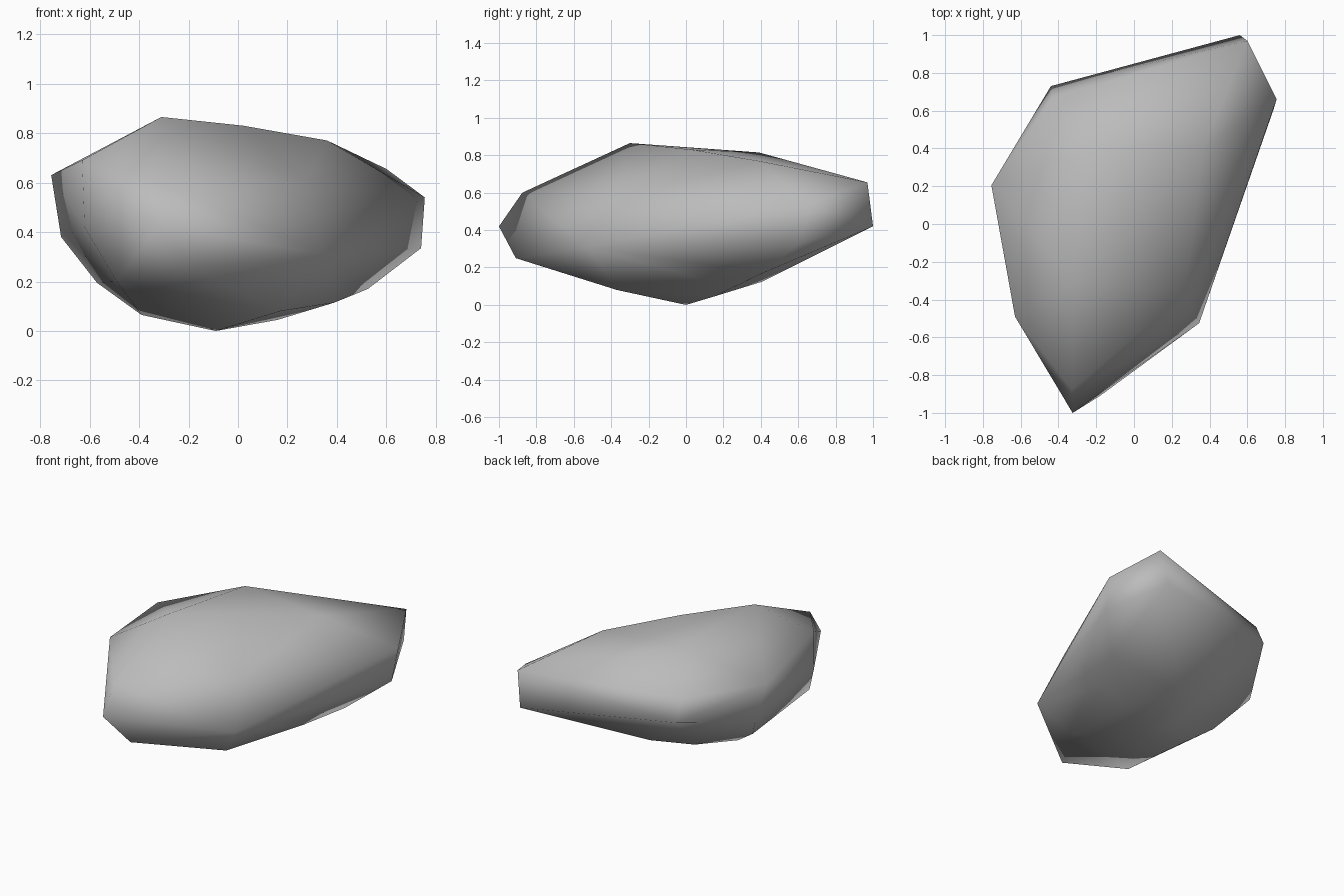
import bpy, bmesh

if "Cube" in bpy.data.objects:
    bpy.data.objects.remove(bpy.data.objects["Cube"])

# Corner points of the boulder, grouped by region (x, y, z)
top = [(-.31, -.30, .865), (.02, .03, .83), (-.22, .39, .815), (.36, .387, .77),
       (-.63, -.49, .69), (-.33, -.875, .60), (.27, -.37, .60)]
sides = [(-.755, .205, .63), (-.715, .27, .38), (-.62, -.50, .42),
         (-.325, -1.0, .42), (.345, -.525, .31), (.55, .26, .56),
         (.755, .66, .54), (.74, .61, .335), (.60, .97, .655),
         (.56, 1.0, .42), (-.44, .73, .48), (-.43, .67, .62)]
bottom = [(-.09, 0, 0), (-.39, -.01, .065), (-.57, .09, .195), (-.49, -.64, .20),
          (-.18, -.91, .25), (.17, -.37, .08), (.16, .15, .045), (.39, .16, .115),
          (.525, .41, .17), (-.015, .41, .125), (-.20, .19, .06)]

# Wrap the points in a faceted shell
bm = bmesh.new()
for p in top + sides + bottom:
    bm.verts.new(p)
bmesh.ops.convex_hull(bm, input=bm.verts[:], use_existing_faces=False)
loose = [v for v in bm.verts if not v.link_faces]
bmesh.ops.delete(bm, geom=loose, context='VERTS')
bmesh.ops.recalc_face_normals(bm, faces=bm.faces[:])

# Soft shading across the whole stone
for f in bm.faces:
    f.smooth = True

mesh = bpy.data.meshes.new("boulder")
bm.to_mesh(mesh)
bm.free()

# Single stone colour
stone = bpy.data.materials.new("stone grey")
stone.diffuse_color = (.5, .5, .5, 1)
stone.use_nodes = True
stone.node_tree.nodes["Principled BSDF"].inputs["Base Color"].default_value = stone.diffuse_color
mesh.materials.append(stone)

boulder = bpy.data.objects.new("boulder", mesh)
bpy.context.collection.objects.link(boulder)
